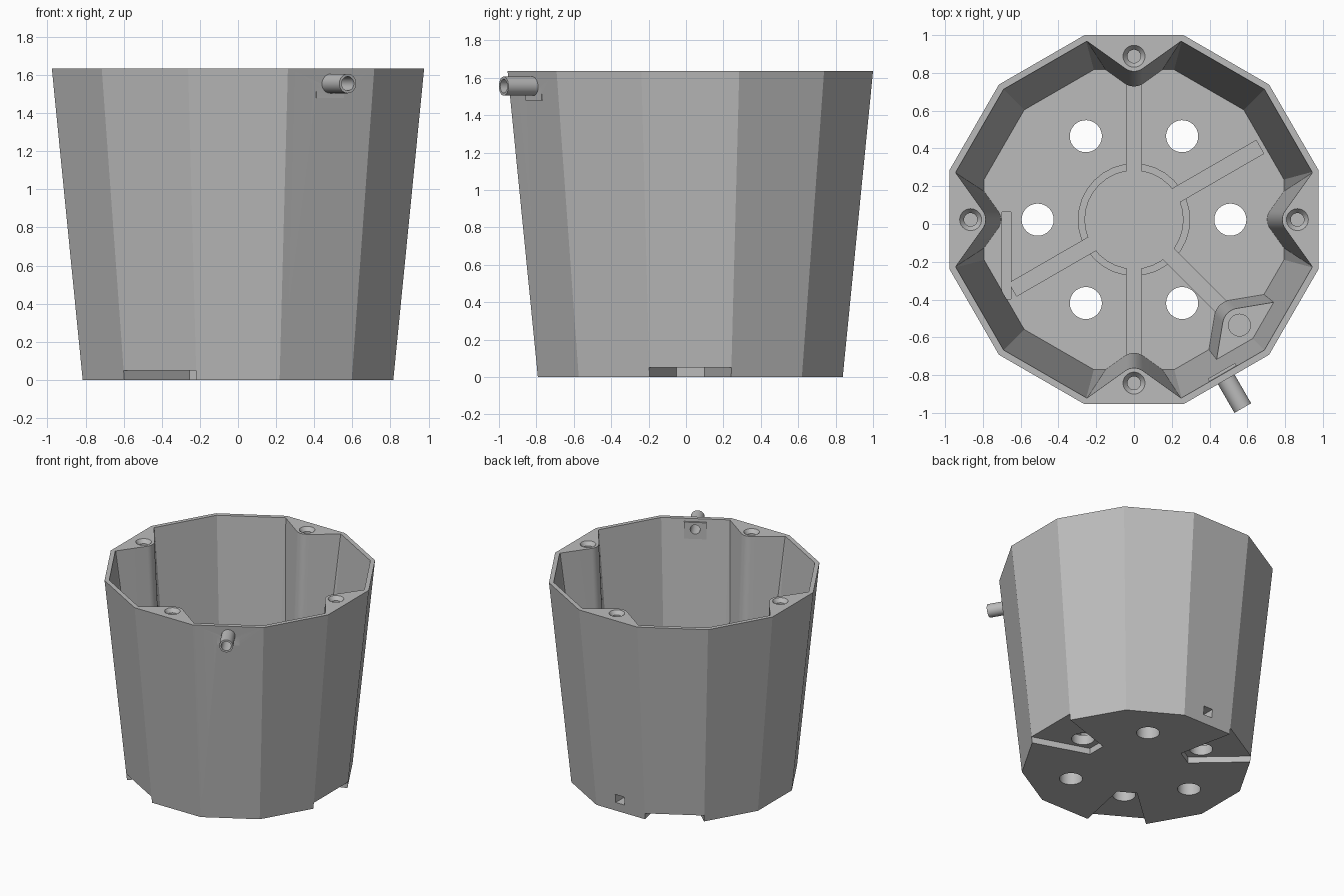
import bpy, bmesh, math
from math import sin, cos, tan, pi, radians
from mathutils import Matrix, Vector

if "Cube" in bpy.data.objects:
    bpy.data.objects.remove(bpy.data.objects["Cube"], do_unlink=True)

HEIGHT, FLOOR, CENTRE_Y = 1.635, 0.13, 0.023
grey = bpy.data.materials.new("plain grey")
grey.use_nodes = True
grey.diffuse_color = (0.5, 0.5, 0.5, 1)
grey.node_tree.nodes["Principled BSDF"].inputs["Base Color"].default_value = (0.5, 0.5, 0.5, 1)


def loft(name, sections, angle=0):
    """Solid skinned through matching closed sections, turned about z."""
    bm = bmesh.new()
    rings = [[bm.verts.new(p) for p in s] for s in sections]
    n = len(rings[0])
    for a, b in zip(rings, rings[1:]):
        for i in range(n):
            bm.faces.new((a[i], a[(i + 1) % n], b[(i + 1) % n], b[i]))
    bm.faces.new(rings[0][::-1])
    bm.faces.new(rings[-1])
    bm.transform(Matrix.Rotation(radians(angle), 4, 'Z'))
    bmesh.ops.recalc_face_normals(bm, faces=bm.faces)
    mesh = bpy.data.meshes.new(name)
    bm.to_mesh(mesh)
    bm.free()
    mesh.materials.append(grey)
    ob = bpy.data.objects.new(name, mesh)
    bpy.context.collection.objects.link(ob)
    return ob


def boolean(ob, tool, operation='DIFFERENCE'):
    """Apply a boolean and discard the tool."""
    mod = ob.modifiers.new("boolean", 'BOOLEAN')
    mod.operation, mod.solver, mod.object = operation, 'EXACT', tool
    bpy.context.view_layer.objects.active = ob
    bpy.ops.object.modifier_apply(modifier=mod.name)
    bpy.data.objects.remove(tool, do_unlink=True)


def ring(radius, z, sides=32, u=0.0, turn=0.0):
    return [(u + radius * cos(turn + 2 * pi * i / sides),
             radius * sin(turn + 2 * pi * i / sides), z) for i in range(sides)]


def twelve_sides(z, inset=0.0):
    apothem = 0.815 + 0.162 * z / HEIGHT - inset
    return ring(apothem / cos(pi / 12), z, 12, turn=pi / 12)


def box(name, u0, u1, v0, v1, z0, z1, angle=0):
    return loft(name, [[(u0, v0, z), (u1, v0, z), (u1, v1, z), (u0, v1, z)]
                       for z in (z0, z1)], angle)


def drill(name, u, angle, levels):
    return loft(name, [ring(r, z, u=u) for r, z in levels], angle)


def rod(name, radius, u0, u1, z, angle):
    """Horizontal cylinder pointing outwards."""
    return loft(name, [[(u, y, z + x) for x, y, _ in ring(radius, 0)] for u in (u0, u1)], angle)


def pillar(name, u, radius, top, shift, ends, angle):
    """Round-nosed wedge leaning outwards with the wall."""
    sections = []
    for z in ends:
        c = u - shift * (top - z) / (top - FLOOR)
        nose = [(c - radius * cos(a), radius * sin(a), z)
                for a in (radians(d) for d in range(-36, 37, 6))]
        tail = [(nose[-1][0] + 0.2, nose[-1][1] + 0.28, z),
                (nose[0][0] + 0.2, nose[0][1] - 0.28, z)]
        sections.append(nose + tail)
    return loft(name, sections, angle)


# Hollow, with the pillars left standing in it
cavity = loft("cavity", [twelve_sides(z, 0.034) for z in (FLOOR, HEIGHT + 0.1)])
for angle in range(0, 360, 90):
    boolean(cavity, pillar("screw_pillar", 0.865, 0.08, HEIGHT, 0.08,
                           (0.02, HEIGHT + 0.2), angle))
boolean(cavity, pillar("low_pillar", 0.79, 0.09, 0.79, 0.06, (0.02, 0.79), -45))

# Twelve-sided pot
pot = loft("pot_body", [twelve_sides(z) for z in (0, HEIGHT)])
boolean(pot, cavity)
boolean(pot, box("spout_plate", 0.925, 0.968, -0.083, 0.083, 1.478, 1.612, -60), 'UNION')

# Countersunk screw holes and the low pillar's hole
for angle in range(0, 360, 90):
    boolean(pot, drill("screw_hole", 0.865, angle,
                       [(0.035, 1.3), (0.035, HEIGHT - 0.03),
                        (0.058, HEIGHT), (0.058, HEIGHT + 0.05)]))
boolean(pot, drill("low_hole", 0.79, -45, [(0.058, 0.5), (0.058, 0.9)]))

# Drain notches under the floor
for angle in (0, 120, 240):
    outer = 0.9
    half = 0.815 * tan(pi / 12)
    edge = half + (outer - 0.815) * (half - 0.075) / (0.815 - 0.38)
    boolean(pot, loft("drain_notch", [[(0.38, -0.075, z), (outer, -edge, z),
                                       (outer, edge, z), (0.38, 0.075, z)]
                                      for z in (-0.1, 0.05)], angle))

# Drain holes
for angle in range(0, 360, 60):
    boolean(pot, drill("drain_hole", 0.51, angle, [(0.085, -0.1), (0.085, 0.3)]))

# Stepped round pocket and cable channels in the floor
boolean(pot, drill("pocket_ledge", 0, 0, [(0.295, FLOOR - 0.025), (0.295, FLOOR + 0.03)]))
boolean(pot, drill("pocket", 0, 0, [(0.26, 0.07), (0.26, FLOOR + 0.03)]))
for angle, reach in ((90, 1.0), (30, 0.77), (210, 0.74), (270, 0.73), (-45, 0.7)):
    boolean(pot, box("channel", 0.1, reach, -0.04, 0.04, 0.07, FLOOR + 0.008, angle))
boolean(pot, box("side_channel", -0.7, -0.65, -0.42, 0.04, 0.07, FLOOR + 0.008))

# Spout tube with its bore through the wall
boolean(pot, rod("bore", 0.037, 0.8, 1.2, 1.555, -60))
spout = rod("spout", 0.051, 0.94, 1.152, 1.555, -60)
boolean(spout, rod("bore", 0.037, 0.8, 1.2, 1.555, -60))

for ob in (pot, spout):
    ob.location.y = CENTRE_Y
    bpy.ops.object.select_all(action='DESELECT')
    ob.select_set(True)
    bpy.context.view_layer.objects.active = ob
    bpy.ops.object.shade_smooth_by_angle(angle=radians(25))
